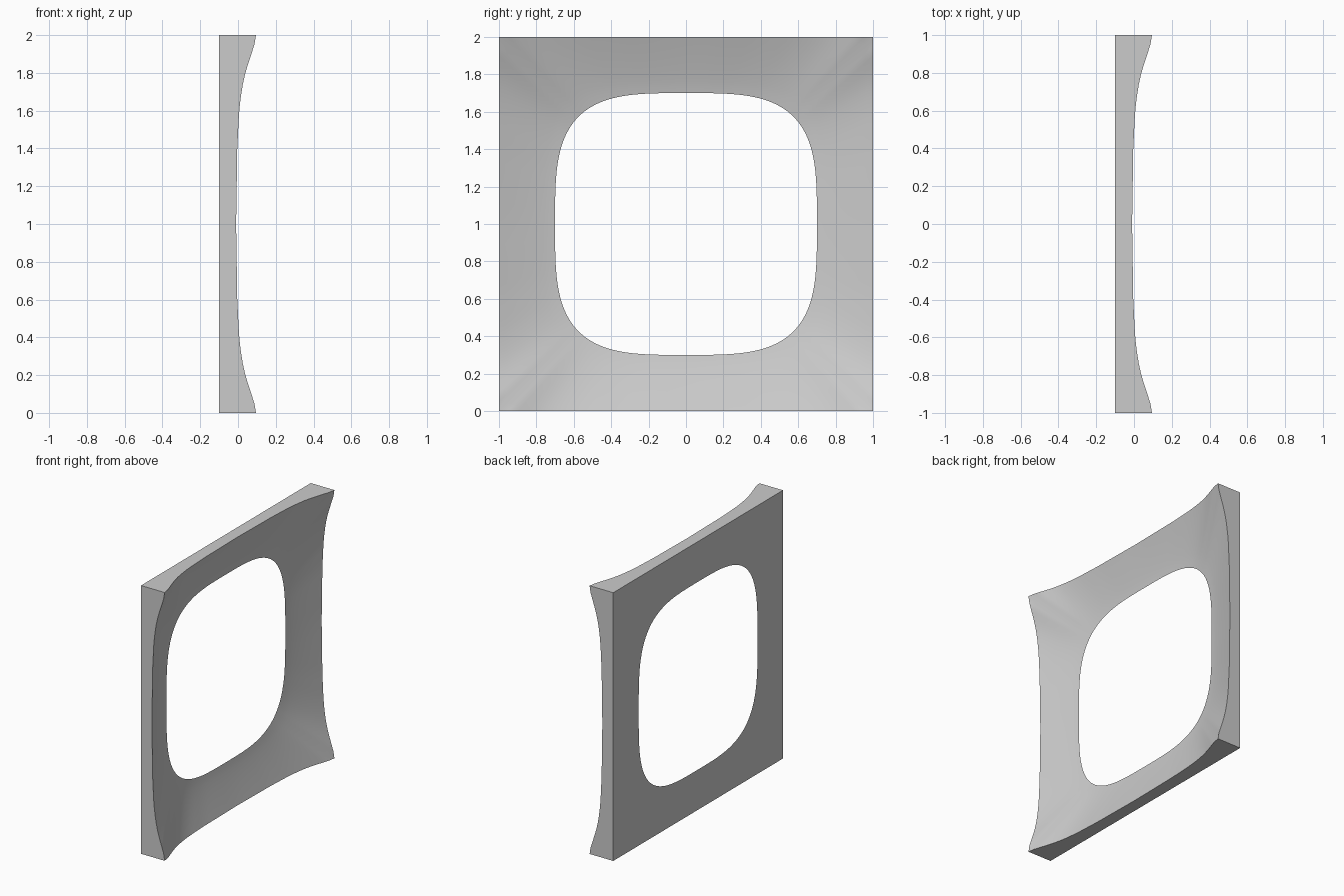
import bpy, bmesh, math

if "Cube" in bpy.data.objects:
    bpy.data.objects.remove(bpy.data.objects["Cube"], do_unlink=True)

BACK = -0.1      # plane of the flat rear face
SIDE = 32        # segments along each side of the frame
RINGS = 10       # loops between the opening and the rim
# rim height from mid-side to corner
RIM = [(0, -0.01), (0.4, -0.004), (0.6, 0.006), (0.72, 0.021), (0.8, 0.039),
       (0.87, 0.06), (0.92, 0.078), (0.96, 0.09), (1, 0.095)]


def rim_height(u):
    for (a, ha), (b, hb) in zip(RIM, RIM[1:]):
        if u <= b:
            return ha + (hb - ha) * (u - a) / (b - a)
    return RIM[-1][1]


def square_loop():
    """Points around the square, denser towards the corners."""
    for k in range(4):
        c, s = round(math.cos(k * math.pi / 2)), round(math.sin(k * math.pi / 2))
        for i in range(SIDE):
            v = 2 * i / SIDE - 1
            u = math.copysign(abs(v) ** 0.8, v)
            yield c - s * u, s + c * u, abs(u)


# Frame: hollowed front, flat back, rounded square opening
bm = bmesh.new()
rings = [[] for _ in range(RINGS + 1)]
back_loop = []
for y, z, u in square_loop():
    k = 0.7 / (abs(y) ** 3.5 + abs(z) ** 3.5) ** (1 / 3.5)
    for j, ring in enumerate(rings):
        t = j / RINGS
        r = k + (1 - k) * t
        x = BACK + (rim_height(u) - BACK) * t ** 1.15
        ring.append(bm.verts.new((x, y * r, 1 + z * r)))
    back_loop.append(bm.verts.new((BACK, y, 1 + z)))

loops = rings + [back_loop, rings[0]]
n = len(back_loop)
for a, b in zip(loops, loops[1:]):
    for i in range(n):
        j = (i + 1) % n
        bm.faces.new((a[i], b[i], b[j], a[j]))
bmesh.ops.recalc_face_normals(bm, faces=bm.faces)

mesh = bpy.data.meshes.new("hollowed_frame")
bm.to_mesh(mesh)
bm.free()
frame = bpy.data.objects.new("hollowed_frame", mesh)
bpy.context.collection.objects.link(frame)

# Plain grey finish
grey = bpy.data.materials.new("light_grey")
grey.use_nodes = True
grey.diffuse_color = (0.6, 0.6, 0.6, 1)
grey.node_tree.nodes["Principled BSDF"].inputs["Base Color"].default_value = (0.6, 0.6, 0.6, 1)
mesh.materials.append(grey)

bpy.context.view_layer.objects.active = frame
frame.select_set(True)
bpy.ops.object.shade_smooth_by_angle(angle=math.radians(30))
